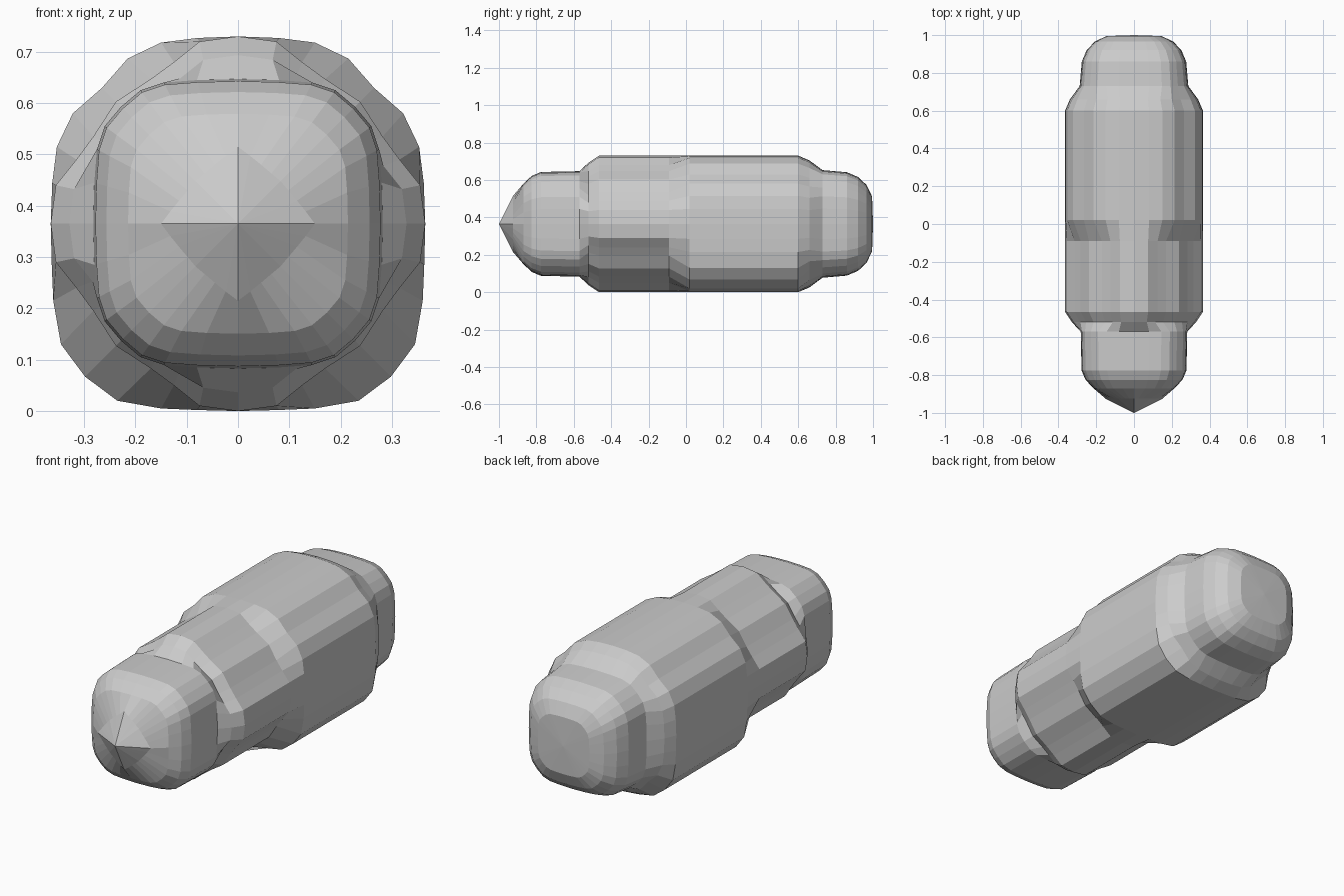
import bpy, bmesh

if "Cube" in bpy.data.objects:
    bpy.data.objects.remove(bpy.data.objects["Cube"])

CZ = 0.365  # height of the long axis

# Cross-sections, given from the axis direction to the diagonal (one eighth each)
OUTER = [(.365, 0), (.362, .08), (.353, .15), (.322, .215), (.265, .265)]
OUTER_LOW = [(.365, 0), (.363, .08), (.36, .15), (.345, .235), (.298, .298)]
CROSS = [(.365, 0), (.355, .075), (.315, .125), (.282, .17), (.238, .238)]
INNER = [(.282, 0), (.28, .08), (.275, .145), (.26, .19), (.228, .228)]
BEAK = [(.15, 0), (.132, .024), (.115, .045), (.098, .065), (.083, .083)]


def ring(top, low, s):
    """Full 32-point section; the lower half may differ from the upper."""
    def quarter(p):
        return p + [(b, a) for a, b in reversed(p[:-1])]
    t, l = quarter(top), quarter(low)
    pts = t[:-1]
    pts += [(-x, z) for x, z in reversed(t)][:-1]
    pts += [(-x, -z) for x, z in l][:-1]
    pts += [(x, -z) for x, z in reversed(l)][:-1]
    return [(x * s, z * s) for x, z in pts]


# Stations along the length: y, upper section, lower section, scale
STATIONS = [
    (-0.985, BEAK, BEAK, .2),
    (-0.925, BEAK, BEAK, 1),
    (-0.87, INNER, INNER, .76),
    (-0.825, INNER, INNER, .91),
    (-0.775, INNER, INNER, .985),
    (-0.57, INNER, INNER, 1),
    (-0.52, CROSS, CROSS, .9),
    (-0.465, CROSS, CROSS, 1),
    (-0.09, CROSS, CROSS, 1),
    (0.02, OUTER, OUTER_LOW, 1),
    (0.60, OUTER, OUTER_LOW, 1),
    (0.66, OUTER, OUTER, .93),
    (0.73, INNER, INNER, 1.02),
    (0.86, INNER, INNER, .98),
    (0.92, INNER, INNER, .89),
    (0.965, INNER, INNER, .74),
    (0.995, INNER, INNER, .52),
]

bm = bmesh.new()
rings = [[bm.verts.new((x, y, CZ + z)) for x, z in ring(t, l, s)]
         for y, t, l, s in STATIONS]
n = len(rings[0])

# Hull skin
for a, b in zip(rings, rings[1:]):
    for i in range(n):
        j = (i + 1) % n
        bm.faces.new((a[i], a[j], b[j], b[i]))

# Pointed nose and rounded tail closures
for end, y in ((rings[0], -1.0), (rings[-1], 1.0)):
    tip = bm.verts.new((0, y, CZ))
    for i in range(n):
        bm.faces.new((end[i], end[(i + 1) % n], tip))

bmesh.ops.recalc_face_normals(bm, faces=bm.faces[:])
mesh = bpy.data.meshes.new("capsule_body")
bm.to_mesh(mesh)
bm.free()
body = bpy.data.objects.new("capsule_body", mesh)
bpy.context.collection.objects.link(body)
